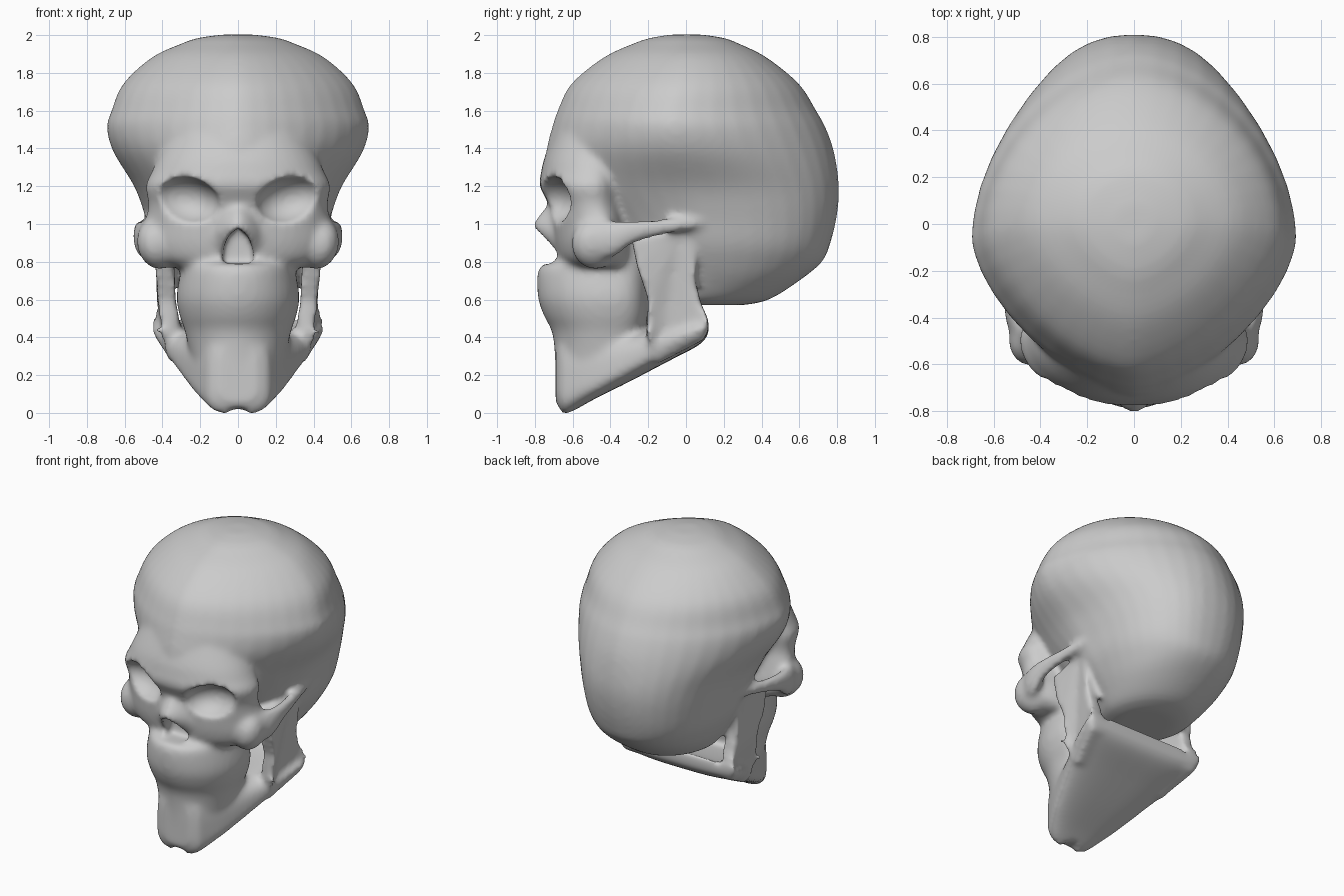
import bpy, bmesh
from math import sin, cos, pi, radians
from mathutils import Matrix

if "Cube" in bpy.data.objects:
    bpy.data.objects.remove(bpy.data.objects["Cube"])


def skin(bm, rings):
    """Bridge a list of equal-length closed rings and cap both ends."""
    vs = [[bm.verts.new(p) for p in r] for r in rings]
    n = len(vs[0])
    for a, b in zip(vs, vs[1:]):
        for i in range(n):
            j = (i + 1) % n
            bm.faces.new((a[i], a[j], b[j], b[i]))
    bm.faces.new(vs[0][::-1])
    bm.faces.new(vs[-1])


def smooth_rows(rows, steps=4):
    """Catmull-Rom resampling of the section parameters."""
    out = []
    for i in range(len(rows) - 1):
        p = [rows[max(0, min(len(rows) - 1, i + k))] for k in (-1, 0, 1, 2)]
        for s in range(steps):
            t = s / steps
            out.append([b + .5 * t * (c - a + t * (2 * a - 5 * b + 4 * c - d + t * (3 * (b - c) + d - a)))
                        for a, b, c, d in zip(*p)])
    return out + [list(rows[-1])]


def loft(bm, rows, n_lo=2, n_hi=2, axis='z', sides=40):
    """Rows: position, low end, high end, half width, widest point, (high-side squareness)."""
    rings = []
    for pos, lo, hi, w, mid, *sq in smooth_rows(rows):
        ring = []
        for i in range(sides):
            a = 2 * pi * i / sides
            c, s = cos(a), sin(a)
            e = 2 / ((sq[0] if sq else n_hi) if s > 0 else n_lo)
            x = w * abs(c) ** e * (1 if c > 0 else -1)
            v = mid + abs(s) ** e * ((hi - mid) if s > 0 else (lo - mid))
            ring.append((x, v, pos) if axis == 'z' else (x, pos, v))
        rings.append(ring)
    skin(bm, rings)


def blob(bm, loc, size, tilt=0, turn=0):
    m = (Matrix.Translation(loc) @ Matrix.Rotation(radians(turn), 4, 'Z')
         @ Matrix.Rotation(radians(tilt), 4, 'Y') @ Matrix.Diagonal((*size, 1)))
    bmesh.ops.create_icosphere(bm, subdivisions=4, radius=1, matrix=m)


def tube(bm, rows, sides=16):
    """Rows: centre x, y, z, radius in x, radius in z."""
    skin(bm, [[(x + rx * cos(2 * pi * i / sides), y, z + rz * sin(2 * pi * i / sides))
               for i in range(sides)] for x, y, z, rx, rz in smooth_rows(rows)])


def finish(bm, name):
    bmesh.ops.recalc_face_normals(bm, faces=bm.faces[:])
    me = bpy.data.meshes.new(name)
    bm.to_mesh(me)
    bm.free()
    ob = bpy.data.objects.new(name, me)
    bpy.context.collection.objects.link(ob)
    return ob


bm = bmesh.new()

# Braincase
loft(bm, [(2.003, -.08, .08, .08, 0, 2), (1.985, -.19, .2, .21, 0, 2), (1.955, -.28, .28, .30, 0, 2),
          (1.88, -.44, .43, .46, 0, 1.9), (1.74, -.61, .60, .61, -.03, 1.85), (1.6, -.68, .69, .67, -.06, 1.8),
          (1.51, -.71, .74, .695, -.06, 1.8), (1.38, -.74, .785, .66, -.04, 1.9), (1.2, -.73, .81, .55, .02, 2.2),
          (1.05, -.60, .80, .495, .08, 2.3), (.9, -.45, .765, .455, .12, 2.3), (.8, -.35, .72, .41, .14, 2.2),
          (.7, -.30, .60, .35, .14, 2.2), (.6, -.25, .44, .27, .1, 2), (.57, -.15, .30, .18, .1, 2)],
     n_lo=1.58)

# Brow and mid-face
loft(bm, [(1.47, -.70, -.3, .36, -.46), (1.35, -.75, -.3, .425, -.47), (1.27, -.768, -.3, .46, -.48),
          (1.2, -.775, -.3, .49, -.49), (1.1, -.725, -.3, .475, -.48), (1.0, -.71, -.3, .495, -.44),
          (.9, -.70, -.28, .50, -.42), (.82, -.68, -.28, .46, -.42), (.77, -.65, -.28, .36, -.42)], n_lo=2.1)

# Nasal bone
loft(bm, [(1.2, -.765, -.55, .05, -.66), (1.12, -.725, -.55, .08, -.64), (1.0, -.81, -.55, .13, -.64),
          (.92, -.775, -.55, .17, -.62), (.84, -.70, -.55, .18, -.6)], n_lo=1.5)

# Upper jaw and teeth block
loft(bm, [(.90, -.66, -.2, .28, -.42), (.805, -.71, -.2, .29, -.42), (.765, -.78, -.2, .30, -.42),
          (.62, -.785, -.2, .325, -.42), (.52, -.755, -.2, .31, -.42), (.43, -.71, -.22, .28, -.42),
          (.3, -.695, -.25, .25, -.42), (.15, -.69, -.4, .19, -.52)], n_lo=2.0, n_hi=3)

# Lower jaw body
loft(bm, [(-.69, .06, .38, .10, .16), (-.665, .01, .44, .155, .14), (-.63, -.008, .48, .18, .14),
          (-.5, .065, .46, .245, .17), (-.3, .165, .44, .325, .27), (-.1, .27, .45, .405, .38),
          (.07, .36, .48, .455, .45), (.12, .42, .51, .43, .46)], n_lo=3, n_hi=3, axis='y')

# Paired jaw branches (y, z, outer x), cheekbones and cheek arches
branch = [(-.29, .93, .44), (-.02, .98, .44), (.05, .86, .445), (.05, .70, .435), (.08, .58, .43),
          (.12, .49, .465), (.10, .39, .43), (-.15, .26, .36), (-.21, .42, .44), (-.2, .6, .425),
          (-.26, .78, .44)]
for s in (-1, 1):
    skin(bm, [[(s * (x - t), y, z) for y, z, x in branch] for t in (.095, 0)])
    blob(bm, (s * .42, -.475, .90), (.11, .135, .14), s * 8, s * 25)
    tube(bm, [(s * .44, -.5, .92, .08, .12), (s * .50, -.39, .92, .052, .10), (s * .515, -.27, .96, .036, .06),
              (s * .49, -.08, .99, .035, .04), (s * .45, .10, 1.01, .04, .03)])

skull = finish(bm, "skull")

# Eye sockets, nose opening and chin notch
cut = bmesh.new()
for s in (-1, 1):
    blob(cut, (s * .28, -.735, 1.125), (.185, .165, .125), s * -12, s * 8)
half = [(.085, .79), (.078, .87), (.05, .94)]
outline = half + [(0, .98)] + [(-x, z) for x, z in reversed(half)]
skin(cut, [[(x, y, z) for x, z in outline] for y in (-.95, -.61)])
blob(cut, (0, -.67, -.015), (.06, .12, .045))
cutter = finish(cut, "opening_cutters")
cutter.hide_render = True
cutter.hide_viewport = True

# Fuse, carve and soften into one bone surface
fuse = skull.modifiers.new("fuse", 'REMESH')
carve = skull.modifiers.new("carve", 'BOOLEAN')
carve.operation, carve.object = 'DIFFERENCE', cutter
blend = skull.modifiers.new("blend", 'REMESH')
for mod in (fuse, blend):
    mod.mode, mod.voxel_size, mod.use_smooth_shade = 'VOXEL', .016, True
soften = skull.modifiers.new("soften", 'SMOOTH')
soften.factor, soften.iterations = .5, 9
